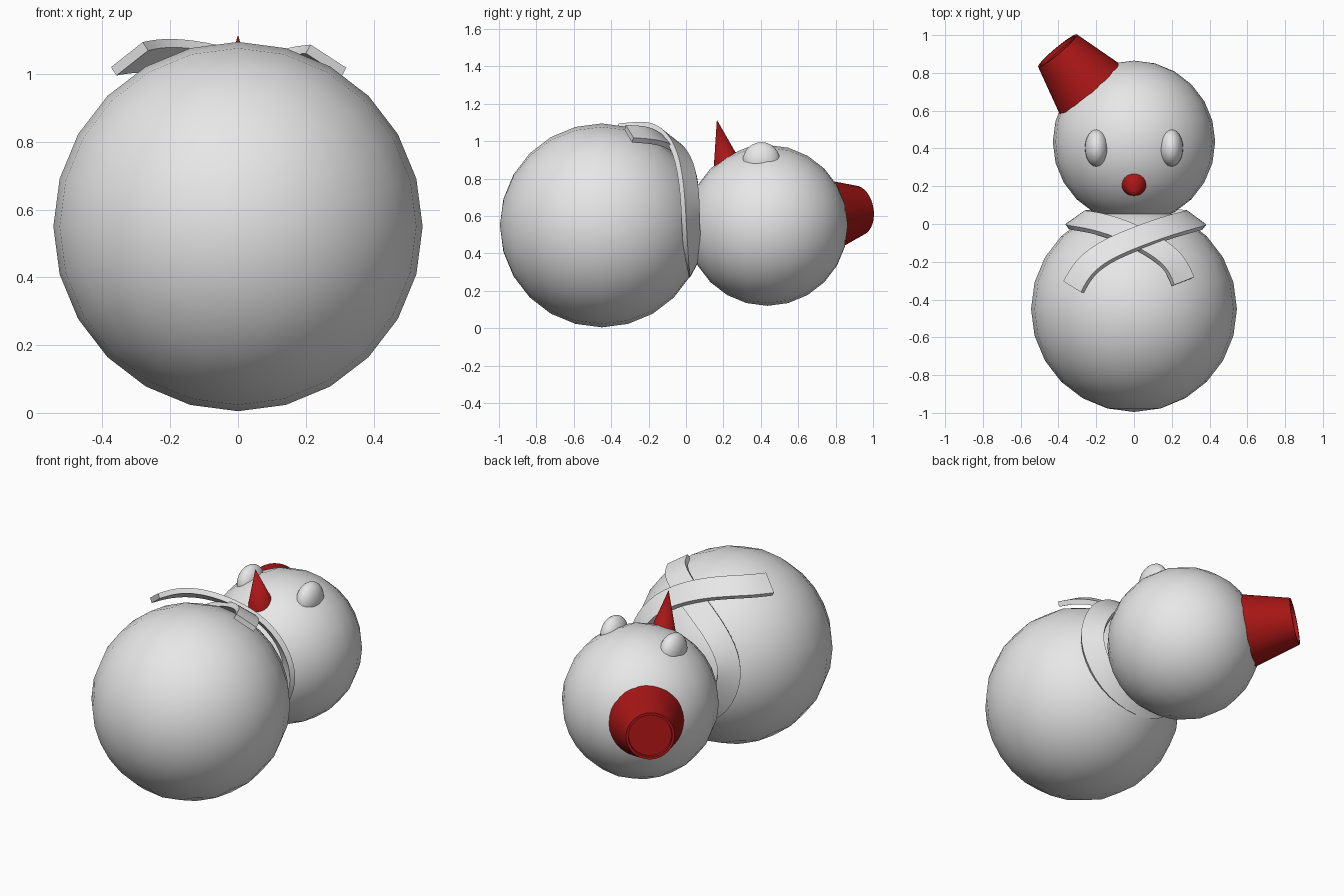
import bpy
import bmesh
import math
from mathutils import Matrix, Vector

cube = bpy.data.objects.get("Cube")
if cube:
    bpy.data.objects.remove(cube, do_unlink=True)


def make_material(name, rgb):
    mat = bpy.data.materials.new(name)
    mat.use_nodes = True
    mat.diffuse_color = (*rgb, 1)
    mat.node_tree.nodes["Principled BSDF"].inputs["Base Color"].default_value = (*rgb, 1)
    return mat


SNOW = make_material("pale grey", (0.8, 0.8, 0.8))
RED = make_material("deep red", (0.4, 0.008, 0.008))
BODY = Vector((0, -0.45, 0.55))
HEAD = Vector((0, 0.435, 0.55))


def activate(obj):
    bpy.ops.object.select_all(action="DESELECT")
    obj.select_set(True)
    bpy.context.view_layer.objects.active = obj


def add_object(name, bm, mat):
    bmesh.ops.recalc_face_normals(bm, faces=bm.faces)
    mesh = bpy.data.meshes.new(name)
    bm.to_mesh(mesh)
    bm.free()
    mesh.materials.append(mat)
    obj = bpy.data.objects.new(name, mesh)
    bpy.context.collection.objects.link(obj)
    return obj


def smooth(obj, angle=35):
    activate(obj)
    bpy.ops.object.shade_smooth_by_angle(angle=math.radians(angle))


def ball(name, centre, radii, turn=Matrix()):
    bm = bmesh.new()
    place = Matrix.Translation(centre) @ turn @ Matrix.Diagonal((*radii, 1))
    bmesh.ops.create_uvsphere(bm, u_segments=24, v_segments=12, radius=1, matrix=place)
    smooth(add_object(name, bm, SNOW))


def lathe(name, origin, axis, profile, segments=32):
    """Spin (radius, distance) pairs around an axis through origin."""
    bm = bmesh.new()
    verts = [bm.verts.new((r, 0, d)) for r, d in profile]
    edges = [bm.edges.new(pair) for pair in zip(verts, verts[1:])]
    bmesh.ops.spin(bm, geom=verts + edges, cent=(0, 0, 0), axis=(0, 0, 1),
                   angle=math.tau, steps=segments, use_duplicate=False)
    bmesh.ops.remove_doubles(bm, verts=bm.verts, dist=0.0005)
    turn = axis.to_track_quat("Z", "Y").to_matrix().to_4x4()
    bm.transform(Matrix.Translation(origin) @ turn)
    smooth(add_object(name, bm, RED))


# Body and head, with their poles along the figure's height
along_y = Matrix.Rotation(-math.pi / 2, 4, "X")
ball("body", BODY, (0.545,) * 3, along_y)
ball("head", HEAD, (0.43,) * 3, along_y)

# Eyes
for side, label in ((1, "left"), (-1, "right")):
    ball(label + "_eye", Vector((side * 0.197, 0.403, 0.895)), (0.063, 0.1, 0.1))

# Pointed nose
tip = Vector((0, 0.165, 1.115))
lathe("nose", tip, Vector((0, 0.225, -0.974)), [(0, 0), (0.081, 0.27), (0, 0.27)])

# Tapered hat with a shallow recess in its end
hat_axis = Vector((-0.405, 0.483, 0.08))
lathe("hat", HEAD, hat_axis,
      [(0, 0.3), (0.226, 0.3), (0.134, 0.635), (0.12, 0.635), (0.118, 0.615), (0, 0.615)])

# Scarf: one ribbon from tail to tail, laid flat against the body
path = [Vector(p) for p in (
    (-0.32, -0.335, 1.045), (-0.27, -0.24, 1.055), (-0.17, -0.155, 1.055),
    (0, -0.08, 1.02), (0.2, -0.01, 0.92), (0.32, 0.02, 0.74),
    (0.335, 0.025, 0.58), (0.22, 0.035, 0.38), (0, 0.04, 0.31),
    (-0.21, 0.035, 0.38), (-0.315, 0.025, 0.58), (-0.3, 0.02, 0.74),
    (-0.18, 0.005, 0.88), (0, -0.06, 0.965), (0.14, -0.14, 1.02),
    (0.22, -0.21, 1.035), (0.26, -0.305, 1.04))]
bm = bmesh.new()
rows = []
for i, point in enumerate(path):
    tangent = path[min(i + 1, len(path) - 1)] - path[max(i - 1, 0)]
    across = (point - BODY).cross(tangent).normalized() * 0.066
    rows.append([bm.verts.new(point + across * s) for s in (-1, 1)])
for a, b in zip(rows, rows[1:]):
    bm.faces.new((a[0], a[1], b[1], b[0]))
scarf = add_object("scarf", bm, SNOW)
rounding = scarf.modifiers.new("rounding", "SUBSURF")
rounding.levels = 2
rounding.boundary_smooth = "PRESERVE_CORNERS"
thickness = scarf.modifiers.new("thickness", "SOLIDIFY")
thickness.thickness = 0.03
thickness.offset = 0
activate(scarf)
for name in ("rounding", "thickness"):
    bpy.ops.object.modifier_apply(modifier=name)
smooth(scarf)
